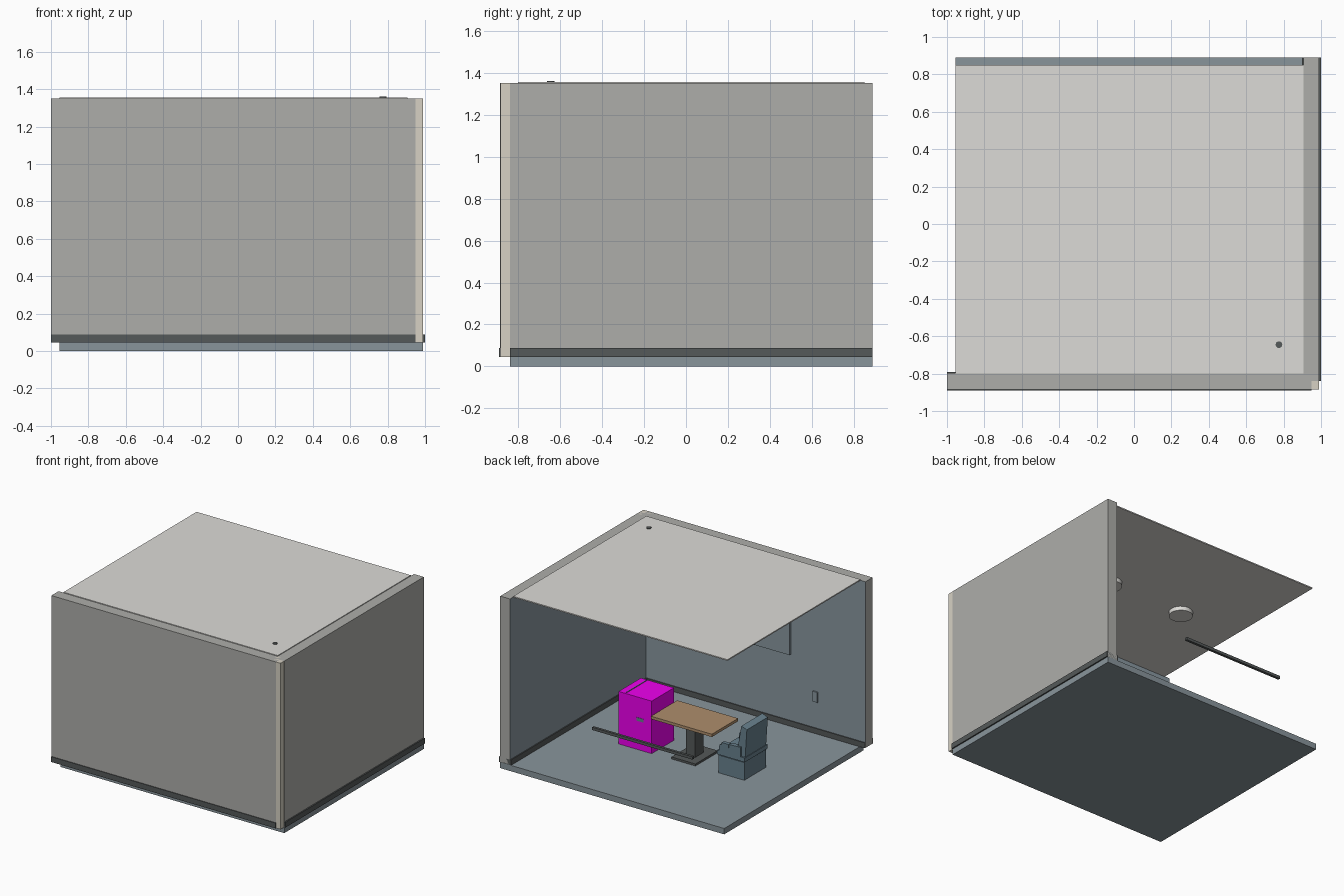
import bpy, bmesh

if "Cube" in bpy.data.objects:
    bpy.data.objects.remove(bpy.data.objects["Cube"])


def mat(name, r, g, b):
    m = bpy.data.materials.new(name)
    m.diffuse_color = (r, g, b, 1)
    m.use_nodes = True
    m.node_tree.nodes["Principled BSDF"].inputs["Base Color"].default_value = m.diffuse_color
    return m


WALL = mat("wall_grey", 0.42, 0.42, 0.40)
LINING = mat("lining_blue", 0.25, 0.31, 0.35)
FLOOR = mat("floor_blue", 0.25, 0.30, 0.33)
DARK = mat("dark", 0.09, 0.10, 0.10)
BEIGE = mat("beige", 0.68, 0.64, 0.55)
PALE = mat("pale", 0.72, 0.71, 0.68)
WOOD = mat("wood", 0.42, 0.27, 0.15)
SLATE = mat("slate", 0.14, 0.22, 0.27)
PINK = mat("magenta", 0.85, 0.0, 0.85)


def finish(name, bm, m):
    bmesh.ops.recalc_face_normals(bm, faces=bm.faces)
    me = bpy.data.meshes.new(name)
    bm.to_mesh(me)
    bm.free()
    me.materials.append(m)
    ob = bpy.data.objects.new(name, me)
    bpy.context.collection.objects.link(ob)
    return ob


def prism(name, profile, y0, y1, m):
    """Extrude an (x, z) profile along y."""
    bm = bmesh.new()
    face = bm.faces.new([bm.verts.new((x, y0, z)) for x, z in profile])
    ext = bmesh.ops.extrude_face_region(bm, geom=[face])["geom"]
    bmesh.ops.translate(bm, vec=(0, y1 - y0, 0),
                        verts=[v for v in ext if isinstance(v, bmesh.types.BMVert)])
    return finish(name, bm, m)


def box(name, x, y, z, m):
    return prism(name, [(x[0], z[0]), (x[1], z[0]), (x[1], z[1]), (x[0], z[1])],
                 y[0], y[1], m)


def disc(name, x, y, z0, z1, r, m, n=24):
    bpy.ops.mesh.primitive_cylinder_add(vertices=n, radius=r, depth=z1 - z0,
                                        location=(x, y, (z0 + z1) / 2))
    ob = bpy.context.object
    ob.name = name
    ob.data.materials.append(m)
    bpy.ops.object.shade_smooth_by_angle()
    return ob


# Room shell, open at the back and left
box("floor", (-0.955, 0.99), (-0.84, 0.89), (0, 0.046), FLOOR)
box("ceiling", (-0.955, 0.905), (-0.80, 0.85), (1.347, 1.356), PALE)
front = box("front_wall", (-1.0, 0.95), (-0.886, -0.797), (0.046, 1.35), WALL)
right = box("right_wall", (0.905, 0.99), (-0.84, 0.89), (0.046, 1.35), WALL)
for wall, axis, sign in ((front, 1, 1), (right, 0, -1)):
    wall.data.materials.append(LINING)
    for p in wall.data.polygons:
        if p.normal[axis] * sign > 0.9:
            p.material_index = 1
box("corner_post", (0.907, 0.989), (-0.885, -0.80), (0.046, 1.35), BEIGE)
box("front_skirting", (-1.0, 0.95), (-0.891, -0.79), (0.046, 0.088), DARK)
box("right_skirting", (0.897, 1.0), (-0.84, 0.89), (0.046, 0.088), DARK)

# Fittings on the walls and ceiling
box("wall_screen", (-0.355, 0.25), (-0.80, -0.775), (0.61, 0.95), LINING)
box("wall_switch", (-0.59, -0.548), (-0.80, -0.785), (0.295, 0.375), LINING)
box("hand_rail", (-0.652, 0.22), (0.83, 0.85), (0.49, 0.512), DARK)
for i, x in enumerate((-0.45, 0.21)):
    disc("ceiling_light_%d" % (i + 1), x, -0.015, 1.315, 1.347, 0.086, PALE)
disc("ceiling_sensor", 0.775, -0.645, 1.32, 1.361, 0.018, DARK, 16)

# Table
CX, CY = -0.08, 0.008


def around(half):
    return (CY - half, CY + half)


box("table_top", (CX - 0.264, CX + 0.264), around(0.163), (0.326, 0.348), WOOD)
box("table_column", (CX - 0.04, CX + 0.04), around(0.052), (0.06, 0.326), DARK)
box("table_foot", (CX - 0.104, CX + 0.104), around(0.138), (0.046, 0.062), DARK)

# Two armchairs facing the table; s is the side of the table
for label, s in (("left", -1), ("right", 1)):
    def at(d0, d1):
        return tuple(sorted((CX + s * d0, CX + s * d1)))

    box(label + "_chair_base", at(0.302, 0.527), around(0.136), (0.046, 0.185), SLATE)
    box(label + "_chair_seat", at(0.296, 0.535), around(0.142), (0.192, 0.225), SLATE)
    box(label + "_chair_core", at(0.31, 0.52), around(0.13), (0.18, 0.20), SLATE)
    prism(label + "_chair_back",
          [(CX + s * d, z) for d, z in ((0.455, 0.22), (0.497, 0.462),
                                        (0.545, 0.445), (0.53, 0.22))],
          CY - 0.13, CY + 0.13, SLATE)
    for side, k in (("a", -1), ("b", 1)):
        ys = sorted((CY + k * 0.105, CY + k * 0.142))
        prism(label + "_chair_arm_" + side,
              [(CX + s * d, z) for d, z in ((0.31, 0.22), (0.315, 0.272), (0.40, 0.295),
                                            (0.50, 0.30), (0.50, 0.22))],
              ys[0], ys[1], SLATE)
    # Arm pad just breaks through the cover box
    box(label + "_chair_arm_pad", at(0.34, 0.40), (CY + 0.12, CY + 0.149),
        (0.272, 0.298), SLATE)

# Plain box enclosing the right chair
box("chair_cover_box", (0.19, 0.477), (-0.122, 0.154), (0.046, 0.458), PINK)
